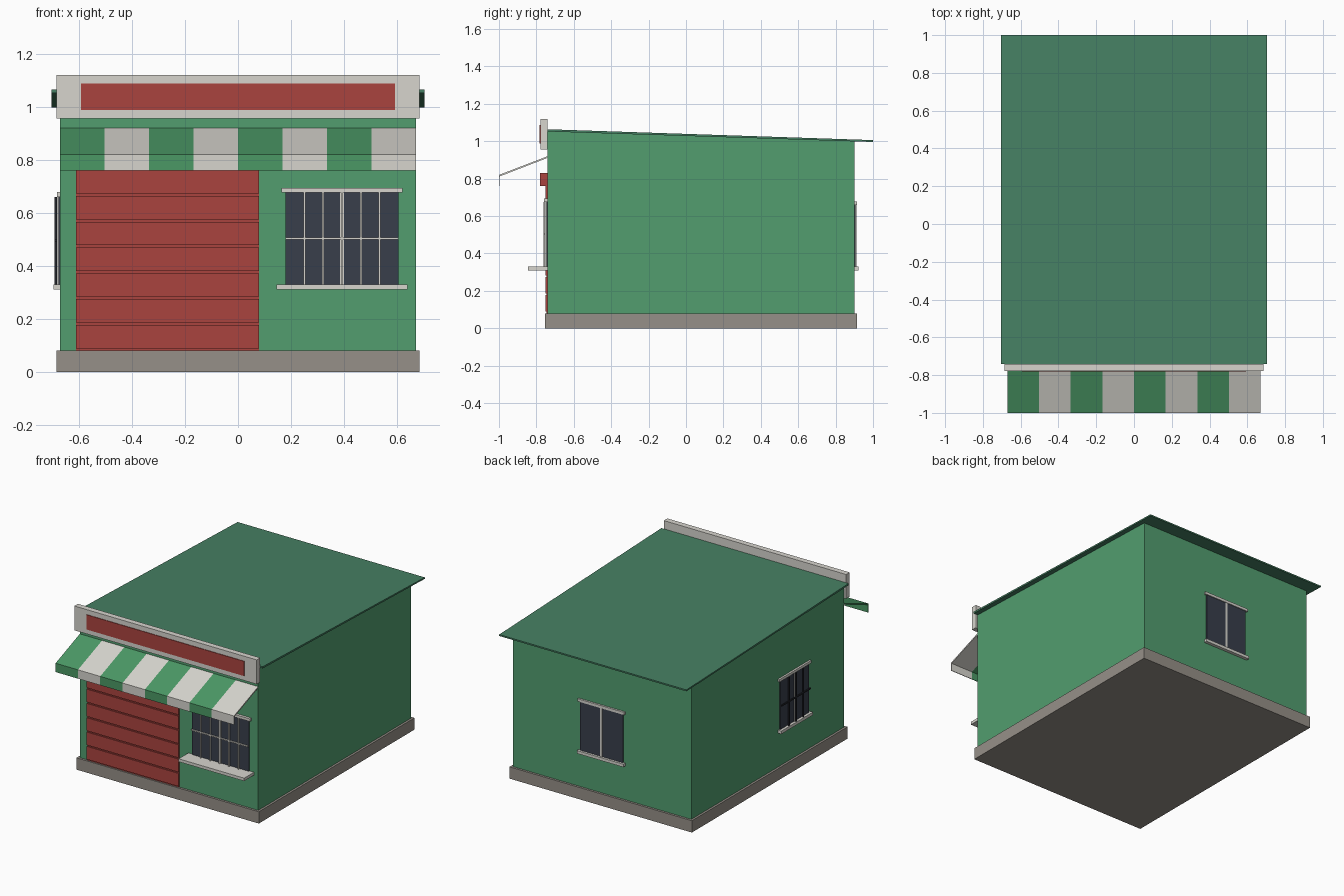
import bpy
import bmesh
from math import radians
from mathutils import Matrix, Vector

cube = bpy.data.objects.get("Cube")
if cube:
    bpy.data.objects.remove(cube, do_unlink=True)


def material(name, *rgb):
    lin = [((c / 255 + 0.055) / 1.055) ** 2.4 for c in rgb] + [1]
    m = bpy.data.materials.new(name)
    m.use_nodes = True
    m.diffuse_color = lin
    m.node_tree.nodes["Principled BSDF"].inputs["Base Color"].default_value = lin
    return m


WALL = material("wall green", 82, 158, 111)
ROOF = material("roof green", 70, 128, 99)
AWNING = material("awning green", 75, 152, 101)
TRIM = material("off white", 215, 213, 206)
RED = material("shutter red", 170, 67, 62)
STONE = material("base grey", 150, 144, 136)
GLASS = material("dark glass", 56, 62, 75)
IRON = material("dark iron", 38, 40, 46)


def prism(name, profile, x0, x1, mat, frame=None):
    """Extrude a (y, z) profile from x0 to x1."""
    bm = bmesh.new()
    face = bm.faces.new([bm.verts.new((x0, y, z)) for y, z in profile])
    out = bmesh.ops.extrude_face_region(bm, geom=[face])
    verts = [v for v in out["geom"] if isinstance(v, bmesh.types.BMVert)]
    bmesh.ops.translate(bm, verts=verts, vec=Vector((x1 - x0, 0, 0)))
    bmesh.ops.recalc_face_normals(bm, faces=bm.faces)
    if frame:
        bm.transform(frame)
    mesh = bpy.data.meshes.new(name)
    bm.to_mesh(mesh)
    bm.free()
    mesh.materials.append(mat)
    ob = bpy.data.objects.new(name, mesh)
    bpy.context.collection.objects.link(ob)
    return ob


def box(name, x0, x1, y0, y1, z0, z1, mat, frame=None):
    return prism(name, [(y0, z0), (y1, z0), (y1, z1), (y0, z1)], x0, x1, mat, frame)


# Base, walls and sloping roof
FRONT, BACK, SIDE = -0.74, 0.9, 0.67
box("base", -0.685, 0.685, -0.755, 0.915, 0, 0.08, STONE)
prism("walls", [(FRONT, 0.03), (BACK, 0.03), (BACK, 1.0), (FRONT, 1.054)],
      -SIDE, SIDE, WALL)
prism("roof", [(FRONT, 1.052), (1, 0.996), (1, 1.006), (FRONT, 1.064)],
      -0.703, 0.703, ROOF)

# Sign board with coloured panel
box("sign_board", -0.685, 0.685, -0.778, FRONT, 0.955, 1.12, TRIM)
box("sign_panel", -0.592, 0.592, -0.782, -0.777, 0.987, 1.087, RED)

# Striped awning with a hanging front edge
STRIPES = 8
w = 2 * SIDE / STRIPES
awning = [(FRONT, 0.92), (-1, 0.82), (-1, 0.76), (-0.996, 0.76),
          (-0.996, 0.812), (FRONT, 0.911)]
for i in range(STRIPES):
    x = -SIDE + i * w
    prism(f"awning_stripe_{i + 1}", awning, x, x + w, TRIM if i % 2 else AWNING)

# Roller shutter: backing, slats and housing
L, R = -0.61, 0.08
box("shutter_backing", L, R, -0.745, FRONT, 0.08, 0.77, RED)
SLATS = 7
pitch = 0.68 / SLATS
for i in range(SLATS):
    z = 0.08 + i * pitch
    box(f"shutter_slat_{i + 1}", L, R, -0.752, -0.744, z + 0.009, z + pitch, RED)
box("shutter_housing", L, R, -0.78, FRONT, 0.76, 0.83, RED)


def window(name, frame, half, top, sill_depth, trim_depth, overhang,
           bars=0, bar_mat=TRIM):
    """Window on a wall at local y = 0, looking towards -y."""
    bottom = 0.33
    box(name + "_glass", -half, half, -0.007, 0, bottom, top, GLASS, frame)
    box(name + "_mullion", -0.007, 0.007, -0.011, 0, bottom, top, TRIM, frame)
    s = half + overhang
    box(name + "_sill", -s, s, -sill_depth, 0, bottom - 0.02, bottom, TRIM, frame)
    s = half + 0.015
    box(name + "_lintel", -s, s, -trim_depth, 0, top, top + 0.018, TRIM, frame)
    # Security bars
    for i in range(bars):
        x = -half + 2 * half * (i + 1) / (bars + 1)
        box(f"{name}_bar_{i + 1}", x - 0.004, x + 0.004, -0.021, -0.013,
            bottom, top, bar_mat, frame)
    if bars:
        mid = (bottom + top) / 2
        box(name + "_crossbar", -half, half, -0.021, -0.013,
            mid - 0.004, mid + 0.004, bar_mat, frame)


# Front, back and right-hand windows
window("front_window", Matrix.Translation((0.392, FRONT, 0)),
       0.213, 0.676, 0.105, 0.018, 0.033, bars=5)
window("back_window", Matrix.Translation((0, BACK, 0)) @ Matrix.Rotation(radians(180), 4, "Z"),
       0.16, 0.66, 0.022, 0.013, 0.015)
window("right_window", Matrix.Translation((-SIDE, -0.2, 0)) @ Matrix.Rotation(radians(-90), 4, "Z"),
       0.155, 0.66, 0.025, 0.013, 0.015, bars=3, bar_mat=IRON)
